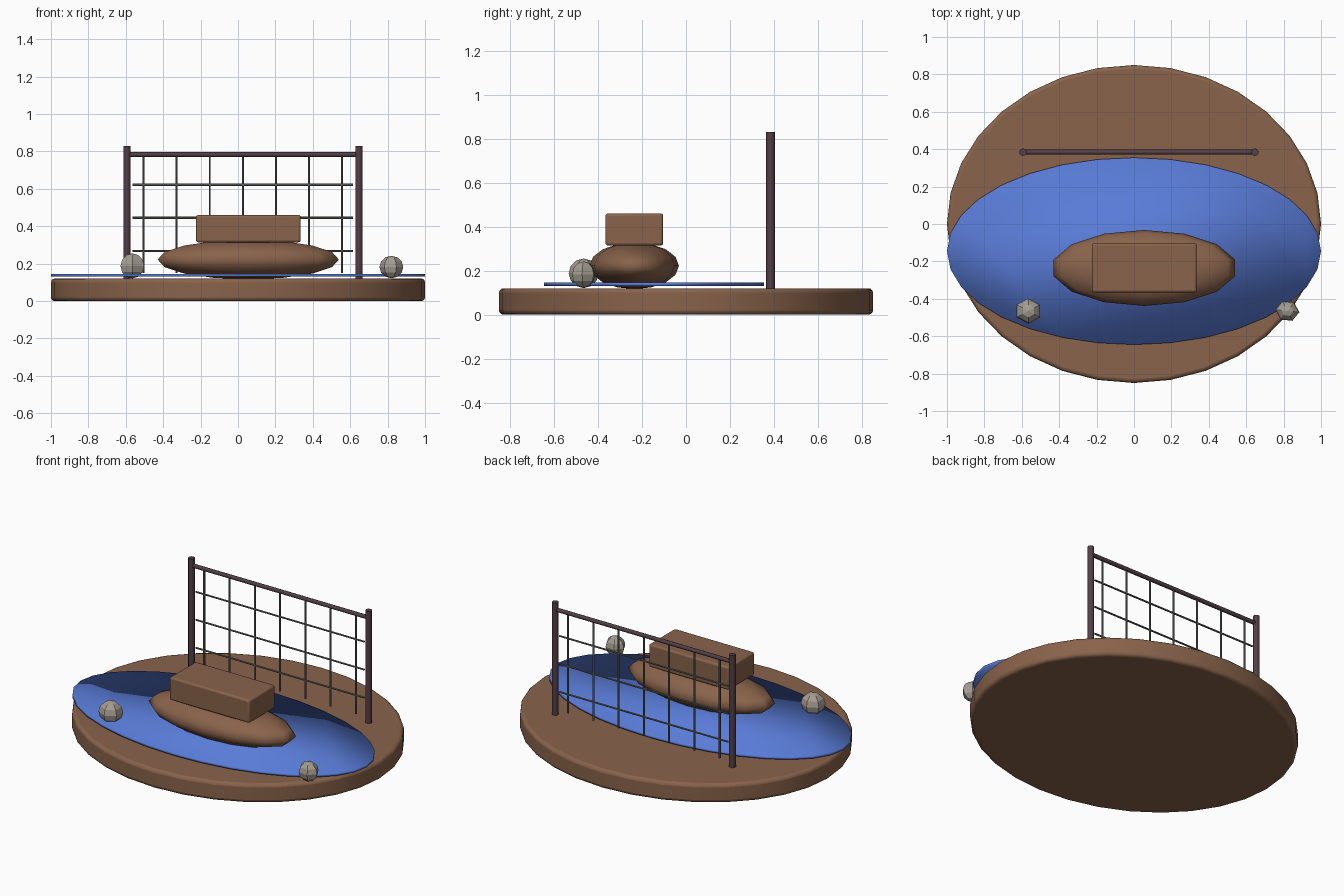
import bpy, bmesh, math
from mathutils import Matrix, Vector

cube = bpy.data.objects.get("Cube")
if cube:
    bpy.data.objects.remove(cube, do_unlink=True)


def material(name, rgb):
    m = bpy.data.materials.new(name)
    m.use_nodes = True
    colour = (*rgb, 1)
    m.diffuse_color = colour
    m.node_tree.nodes["Principled BSDF"].inputs["Base Color"].default_value = colour
    return m


BROWN = material("brown", (0.25, 0.125, 0.07))
BLUE = material("water blue", (0.1, 0.2, 0.68))
DARK = material("dark wood", (0.085, 0.05, 0.06))
WIRE = material("wire grey", (0.14, 0.14, 0.13))
STONE = material("stone grey", (0.38, 0.34, 0.29))


def finish(name, bm, mat, shading="angle", bevel=0):
    """Turn a bmesh into an object with a colour, bevel and shading."""
    mesh = bpy.data.meshes.new(name)
    bm.to_mesh(mesh)
    bm.free()
    mesh.materials.append(mat)
    obj = bpy.data.objects.new(name, mesh)
    bpy.context.collection.objects.link(obj)
    if bevel:
        mod = obj.modifiers.new("Bevel", "BEVEL")
        mod.width, mod.segments, mod.limit_method = bevel, 3, "ANGLE"
    bpy.ops.object.select_all(action="DESELECT")
    obj.select_set(True)
    bpy.context.view_layer.objects.active = obj
    if shading == "smooth":
        bpy.ops.object.shade_smooth()
    elif shading == "angle":
        bpy.ops.object.shade_smooth_by_angle(angle=math.radians(50))
    return obj


def place(centre, size, turn=0):
    return (Matrix.Translation(centre) @ Matrix.Rotation(turn, 4, "Z")
            @ Matrix.Diagonal((*size, 1)))


def disc(name, centre, size, mat, **kw):
    bm = bmesh.new()
    bmesh.ops.create_cone(bm, cap_ends=True, segments=32, radius1=1, radius2=1,
                          depth=1, matrix=place(centre, size))
    return finish(name, bm, mat, **kw)


def ball(name, centre, size, segments, rings, mat, turn=0, **kw):
    bm = bmesh.new()
    bmesh.ops.create_uvsphere(bm, u_segments=segments, v_segments=rings, radius=1,
                              matrix=place(centre, size, turn))
    return finish(name, bm, mat, **kw)


def rod(name, start, end, radius, sides, mat):
    a, b = Vector(start), Vector(end)
    turn = (b - a).to_track_quat("Z", "Y").to_matrix().to_4x4()
    bm = bmesh.new()
    bmesh.ops.create_cone(bm, cap_ends=True, segments=sides, radius1=radius,
                          radius2=radius, depth=(b - a).length,
                          matrix=Matrix.Translation((a + b) / 2) @ turn)
    return finish(name, bm, mat)


# Ground and water
disc("base", (0, 0, 0.06), (1, 0.85, 0.12), BROWN, bevel=0.02)
disc("water", (0, -0.145, 0.138), (1, 0.5, 0.016), BLUE, shading="smooth")

# Boat
BX, BY = 0.055, -0.235
ball("boat_hull", (BX, BY, 0.222), (0.497, 0.203, 0.106), 14, 8, BROWN,
     shading="smooth")
bm = bmesh.new()
bmesh.ops.create_cube(bm, size=1, matrix=place((BX, BY, 0.387), (0.56, 0.262, 0.146)))
finish("boat_cabin", bm, BROWN, bevel=0.012)

# Net frame
NX, NY, HALF = 0.026, 0.384, 0.62
for side, label in ((1, "left"), (-1, "right")):
    x = NX + side * HALF
    rod(label + "_post", (x, NY, 0.001), (x, NY, 0.83), 0.02, 10, DARK)
rod("top_rail", (NX - HALF, NY, 0.783), (NX + HALF, NY, 0.783), 0.013, 8, DARK)

# Net wires
STEP = 0.177
for i in range(-3, 4):
    x = NX + i * STEP
    rod("net_upright", (x, NY, 0.15), (x, NY, 0.772), 0.006, 6, WIRE)
for i in range(-1, 2):
    z = 0.445 + i * STEP
    rod("net_crosswire", (NX - 0.59, NY, z), (NX + 0.59, NY, z), 0.006, 6, WIRE)

# Stones
ball("right_stone", (-0.565, -0.465, 0.188), (0.073, 0.068, 0.067), 6, 6, STONE,
     shading="flat")
ball("left_stone", (0.82, -0.465, 0.182), (0.057, 0.064, 0.06), 6, 6, STONE,
     turn=math.radians(84), shading="flat")
